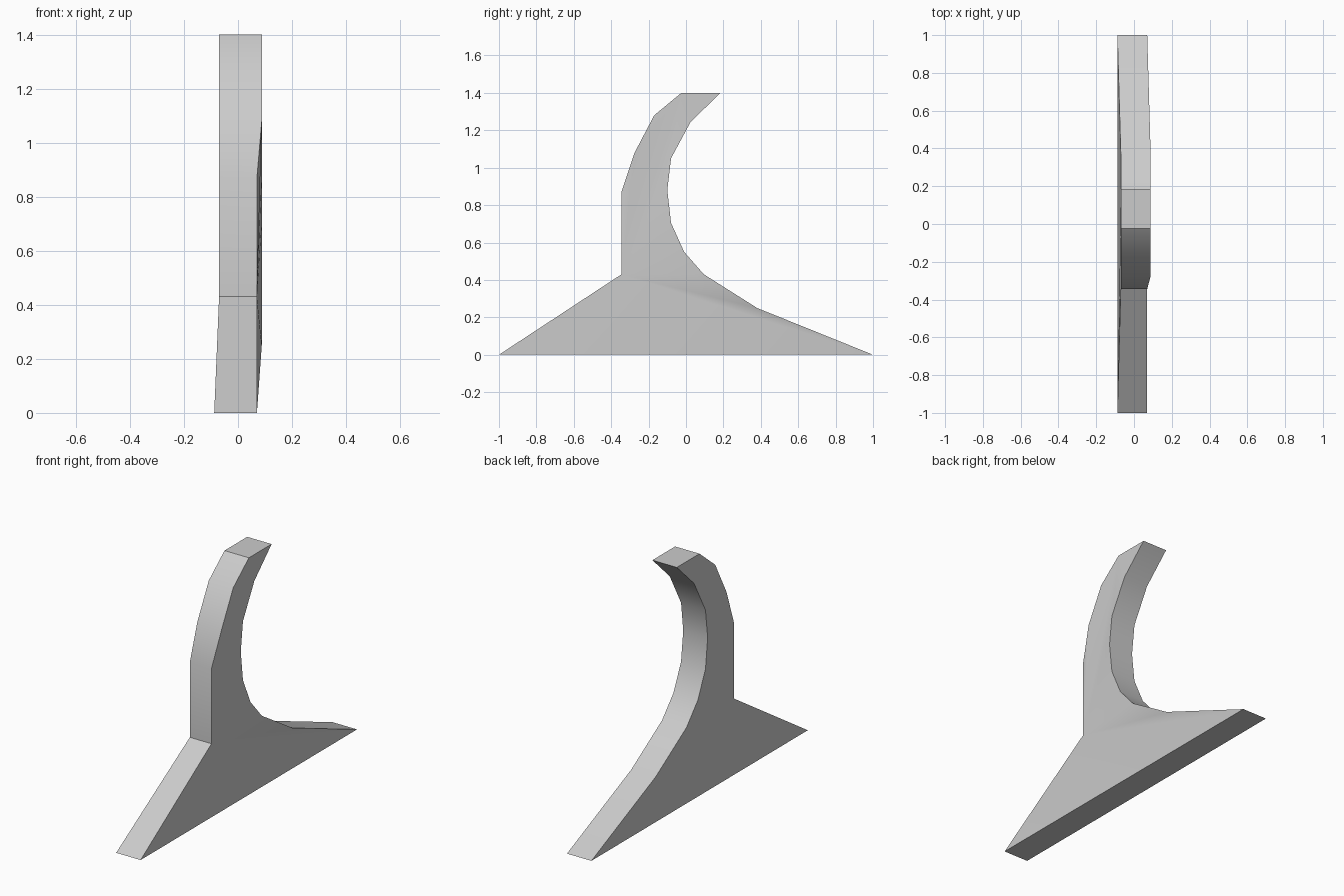
import bpy, bmesh, math

cube = bpy.data.objects.get("Cube")
if cube:
    bpy.data.objects.remove(cube)

# Plain grey finish
grey = bpy.data.materials.new("light grey")
grey.use_nodes = True
colour = (0.6, 0.6, 0.6, 1)
grey.diffuse_color = colour
grey.node_tree.nodes["Principled BSDF"].inputs["Base Color"].default_value = colour

# Side outline (y, z): front slope, stem, outer curve, flat tip, inner curve, rear slope
outline = [(-1, 0), (-0.345, 0.43), (-0.345, 0.87), (-0.275, 1.08), (-0.17, 1.28),
           (-0.025, 1.4), (0.185, 1.4), (0.025, 1.245), (-0.08, 1.05), (-0.1, 0.88),
           (-0.08, 0.705), (-0.01, 0.55), (0.095, 0.43), (0.38, 0.25), (1, 0)]


def right_x(y, z):
    # The right side flares outward at the foot
    return -0.088 if z == 0 else -0.07


def left_x(y, z):
    # The left side is drawn in at the foot and the front of the stem
    return 0.07 if z == 0 or (y < -0.3 and z < 0.9) else 0.088


bm = bmesh.new()
right = [bm.verts.new((right_x(y, z), y, z)) for y, z in outline]
left = [bm.verts.new((left_x(y, z), y, z)) for y, z in outline]
sides = [bm.faces.new(right[::-1]), bm.faces.new(left)]

# Rim joining the two sides
for i in range(len(outline)):
    j = (i + 1) % len(outline)
    bm.faces.new((right[i], right[j], left[j], left[i]))

# Split the concave sides cleanly; this needs valid normals first
bm.normal_update()
bmesh.ops.triangulate(bm, faces=sides, ngon_method="EAR_CLIP")
bmesh.ops.recalc_face_normals(bm, faces=bm.faces)

mesh = bpy.data.meshes.new("curved_hook_stand")
bm.to_mesh(mesh)
bm.free()
mesh.materials.append(grey)
stand = bpy.data.objects.new("curved_hook_stand", mesh)
bpy.context.collection.objects.link(stand)

# Smooth curves with crisp corners
bpy.ops.object.select_all(action="DESELECT")
stand.select_set(True)
bpy.context.view_layer.objects.active = stand
bpy.ops.object.shade_smooth_by_angle(angle=math.radians(30))
